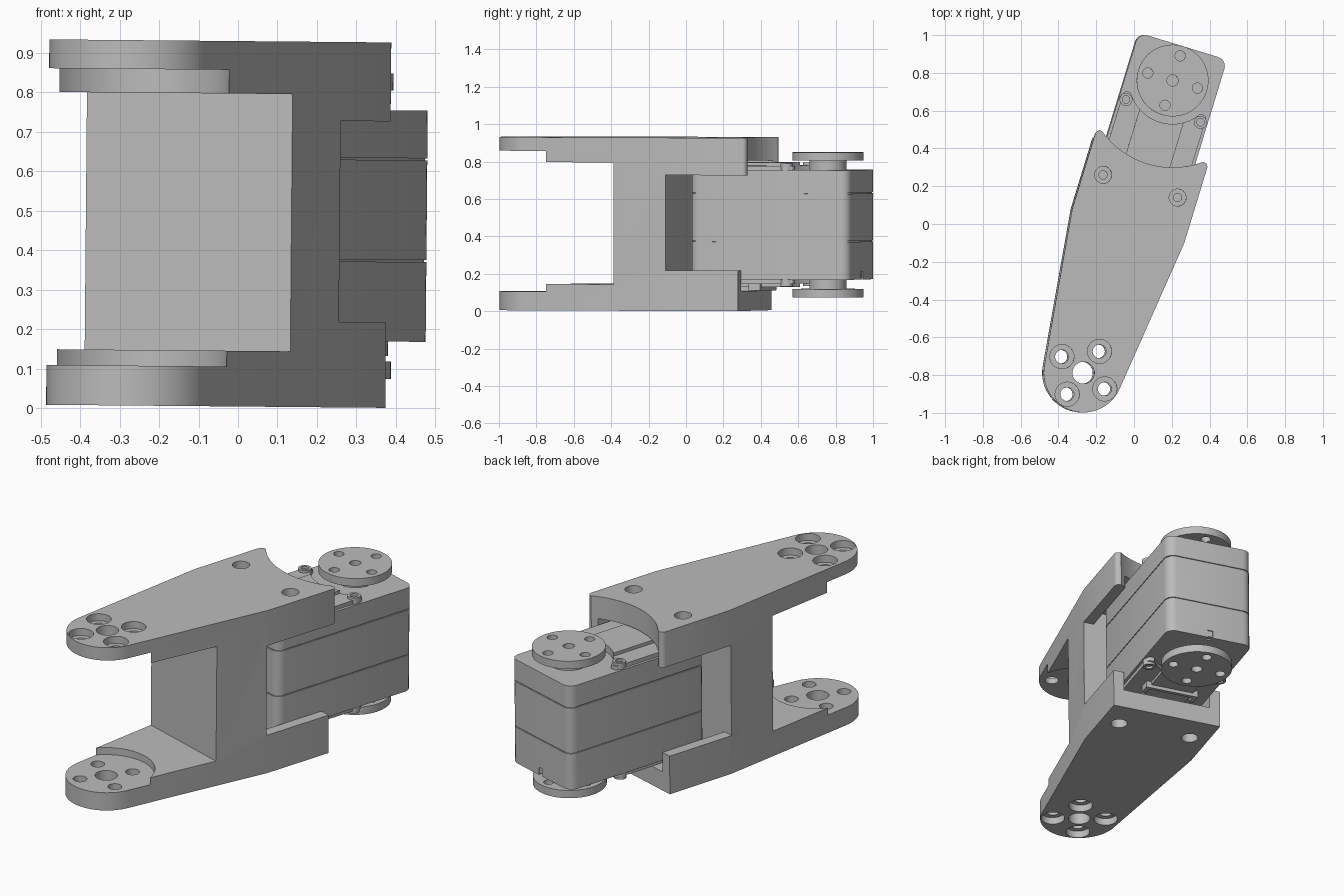
import bpy, bmesh
from math import sin, cos, pi, radians, acos, hypot, atan2
from mathutils import Matrix

if "Cube" in bpy.data.objects:
    bpy.data.objects.remove(bpy.data.objects["Cube"])

grey = bpy.data.materials.new("plain grey")
grey.use_nodes = True
GREY = (0.5, 0.5, 0.5, 1)
grey.diffuse_color = GREY
grey.node_tree.nodes["Principled BSDF"].inputs["Base Color"].default_value = GREY

parts = []
TIP, HORN = -0.833, 0.785       # joint axes along the arm
HALF = 0.31                     # half width of the bracket
BODY = 0.245                    # half width of the motor
HEIGHT = 0.93
BASE = 0.004


def prism(name, pts, z0, z1, keep=True):
    """Extrude a counter-clockwise outline from z0 to z1."""
    bm = bmesh.new()
    low = [bm.verts.new((x, y, z0)) for x, y in pts]
    high = [bm.verts.new((x, y, z1)) for x, y in pts]
    bm.faces.new(low[::-1])
    bm.faces.new(high)
    for i in range(len(pts)):
        j = (i + 1) % len(pts)
        bm.faces.new((low[i], low[j], high[j], high[i]))
    me = bpy.data.meshes.new(name)
    bm.to_mesh(me)
    bm.free()
    me.materials.append(grey)
    ob = bpy.data.objects.new(name, me)
    bpy.context.collection.objects.link(ob)
    if keep:
        parts.append(ob)
    return ob


def arc(x, y, r, a0, a1, n):
    return [(x + r * cos(a0 + (a1 - a0) * i / n), y + r * sin(a0 + (a1 - a0) * i / n))
            for i in range(n + 1)]


def circle(x, y, r, n=48):
    return arc(x, y, r, 0, 2 * pi, n)[:-1]


def rect(x0, x1, y0, y1):
    return [(x0, y0), (x1, y0), (x1, y1), (x0, y1)]


def rounded(hw, y0, y1, r, n=5):
    corners = [(hw - r, y0 + r, -pi / 2), (hw - r, y1 - r, 0),
               (r - hw, y1 - r, pi / 2), (r - hw, y0 + r, pi)]
    return [p for x, y, a in corners for p in arc(x, y, r, a, a + pi / 2, n)]


def cut(ob, pts, z0, z1):
    """Subtract an extruded outline from a part."""
    tool = prism("cutter", pts, z0, z1, keep=False)
    tool.hide_render = True
    mod = ob.modifiers.new("cut", 'BOOLEAN')
    mod.operation, mod.solver, mod.object = 'DIFFERENCE', 'EXACT', tool
    deps = bpy.context.evaluated_depsgraph_get()
    me = bpy.data.meshes.new_from_object(ob.evaluated_get(deps))
    ob.modifiers.clear()
    ob.data = me
    bpy.data.objects.remove(tool)


def ring(y, r, start):
    return [(r * cos(start + k * pi / 2), y + r * sin(start + k * pi / 2)) for k in range(4)]


# Bracket: tapered outline with a round tip, hollowed out by cuts
shoulder, tip_r, end = -0.02, 0.21, 0.42
dx, dy = HALF, shoulder - TIP
tangent = atan2(dy, dx) - acos(tip_r / hypot(dx, dy))
outline = arc(0, TIP, tip_r, -pi - tangent, tangent, 32)
outline += [(HALF, shoulder)]
outline += arc(HALF - 0.025, end - 0.025, 0.025, 0, pi / 2, 5)
outline += arc(0.025 - HALF, end - 0.025, 0.025, pi / 2, pi, 5)
outline += [(-HALF, shoulder)]
bracket = prism("bracket", outline, BASE, HEIGHT)

cut(bracket, rect(-1, 1, -2, -0.33), 0.145, 0.797)        # fork opening
cut(bracket, circle(0, TIP, 0.25, 64), 0.105, 0.857)      # thin round tips
cut(bracket, rect(-1, 1, -0.03, 1), 0.22, 0.73)           # motor opening
cut(bracket, rect(-0.25, 0.25, -0.03, 1), 0.11, 0.805)    # channel between lips
cut(bracket, circle(0, HORN, 0.46, 96), 0.5, 1.1)         # clearance round the horn
cut(bracket, rect(-1, 1, 0.375, 1), -0.1, 0.5)            # square lower end

# Holes through both plates, countersunk from outside
cut(bracket, circle(0, TIP, 0.058, 32), -0.1, 1.1)
for x, y in ring(TIP, 0.142, radians(70)):
    cut(bracket, circle(x, y, 0.036, 24), -0.1, 1.1)
    cut(bracket, circle(x, y, 0.064, 32), HEIGHT - 0.04, 1.1)
    cut(bracket, circle(x, y, 0.064, 32), -0.1, 0.044)
for x in (-0.206, 0.206):
    cut(bracket, circle(x, 0.2, 0.022, 20), -0.1, 1.1)
    cut(bracket, circle(x, 0.2, 0.045, 28), HEIGHT - 0.07, 1.1)
    cut(bracket, circle(x, 0.2, 0.045, 28), -0.1, 0.07)

# Motor case: three shells around a slightly smaller core
FRONT, BACK, LOW, HIGH = 0.085, 0.975, 0.172, 0.758
prism("motor_core", rounded(BODY - 0.006, FRONT + 0.006, BACK - 0.006, 0.045), 0.18, 0.75)
shell = rounded(BODY, FRONT, BACK, 0.05)
lower = prism("motor_lower_shell", shell, LOW, 0.374)
prism("motor_middle_shell", shell, 0.379, 0.632)
prism("motor_upper_shell", shell, 0.637, HIGH)
cut(lower, rect(-0.015, 0.015, BACK - 0.03, 1.1), 0.1, 0.215)


def motor_face(side, face, out):
    """Raised cover, screw bosses and output horn on one face of the motor."""
    def layer(name, pts, a, b):
        z = sorted((face + out * a, face + out * b))
        return prism(side + "_" + name, pts, *z)

    def clear(ob, pts):
        cut(ob, pts, face - 0.2, face + 0.2)

    cover = layer("cover", rounded(BODY - 0.015, FRONT + 0.01, 0.66, 0.02), -0.01, 0.022)
    strip = layer("cover_strip", rect(-0.122, 0.122, FRONT + 0.02, 0.6), -0.01, 0.04)
    for ob in (cover, strip):
        clear(ob, circle(0, HORN, 0.23, 64))
    for x in (-0.206, 0.206):
        boss = layer("screw_boss", circle(x, 0.617, 0.034, 24), -0.01, 0.036)
        clear(boss, circle(x, 0.617, 0.02, 20))
    layer("horn_hub", circle(0, HORN, 0.1), -0.01, 0.056)
    horn = layer("horn", circle(0, HORN, 0.19, 64), 0.05, 0.094)
    for x, y in ring(HORN, 0.137, pi / 2):
        clear(horn, circle(x, y, 0.027, 24))
    clear(horn, circle(0, HORN, 0.03, 24))
    return layer


motor_face("upper", HIGH, 1)
layer = motor_face("lower", LOW - 0.001, -1)

# Raised collar in the middle of the lower horn
collar = prism("lower_horn_collar", circle(0, HORN, 0.055, 32), 0.062 + 0.03, 0.12)
cut(collar, circle(0, HORN, 0.03, 24), 0, 0.5)
# Cable socket under the motor
socket = prism("cable_socket", rect(-0.15, 0.15, 0.385, 0.45), 0.112, 0.16)
cut(socket, rect(-0.125, 0.125, 0.3, 0.43), 0, 0.135)

# Turn everything into place with the arm swung and slightly leaning
pivot = Matrix.Translation((0, 0, HEIGHT / 2))
place = (pivot @ Matrix.Rotation(0.009, 4, 'Y') @ pivot.inverted()
         @ Matrix.Rotation(radians(-17), 4, 'Z') @ Matrix.Translation((-0.03, 0, 0)))
bpy.ops.object.select_all(action='DESELECT')
for ob in parts:
    ob.matrix_world = place
    ob.select_set(True)
bpy.context.view_layer.objects.active = bracket
bpy.ops.object.shade_smooth_by_angle(angle=radians(30))
